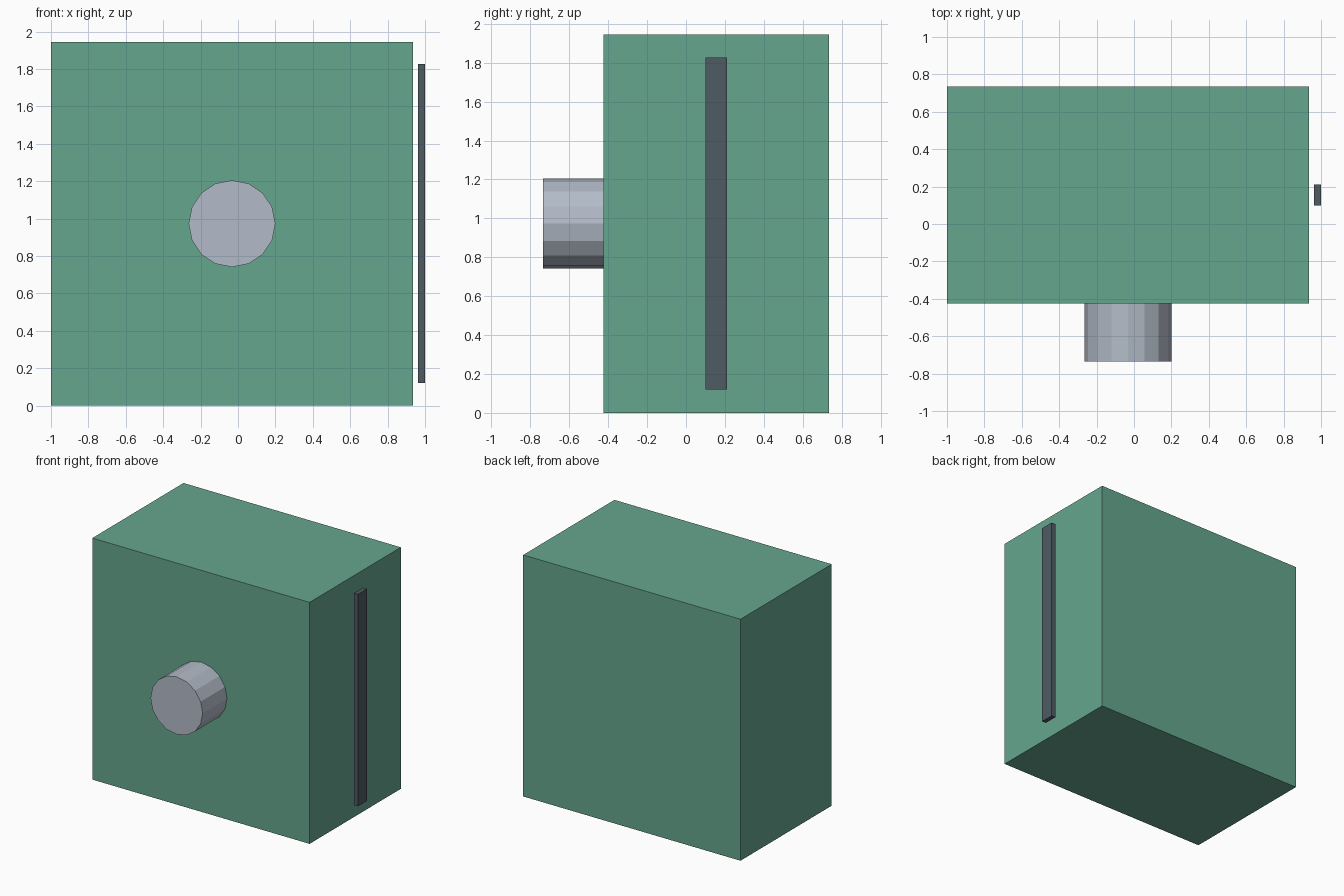
import bpy
from math import pi
from mathutils import Matrix

if "Cube" in bpy.data.objects:
    bpy.data.objects.remove(bpy.data.objects["Cube"])


def paint(obj, name, color):
    mat = bpy.data.materials.new(name)
    mat.diffuse_color = color
    mat.use_nodes = True
    mat.node_tree.nodes["Principled BSDF"].inputs["Base Color"].default_value = mat.diffuse_color
    obj.data.materials.append(mat)


def box(name, low, high):
    size = [b - a for a, b in zip(low, high)]
    mid = [(a + b) / 2 for a, b in zip(low, high)]
    bpy.ops.mesh.primitive_cube_add(size=1, location=mid)
    obj = bpy.context.object
    obj.name = name
    obj.data.transform(Matrix.Diagonal((*size, 1)))
    return obj


# Main body block
body = box("body", (-1.0, -0.425, 0.0), (0.935, 0.735, 1.944))
paint(body, "green", (0.13, 0.38, 0.27, 1))

# Slim vertical bar standing just off the right side
bar = box("side_bar", (0.963, 0.099, 0.12), (1.0, 0.212, 1.826))
paint(bar, "dark_slate", (0.075, 0.105, 0.125, 1))

# Sixteen-sided round knob on the front, with a corner at the top
front, back = -0.735, -0.425
bpy.ops.mesh.primitive_cylinder_add(
    vertices=16, radius=0.232, depth=back - front,
    location=(-0.032, (front + back) / 2, 0.973), rotation=(pi / 2, 0, 0))
knob = bpy.context.object
knob.name = "front_knob"
paint(knob, "pale_grey", (0.45, 0.5, 0.58, 1))
